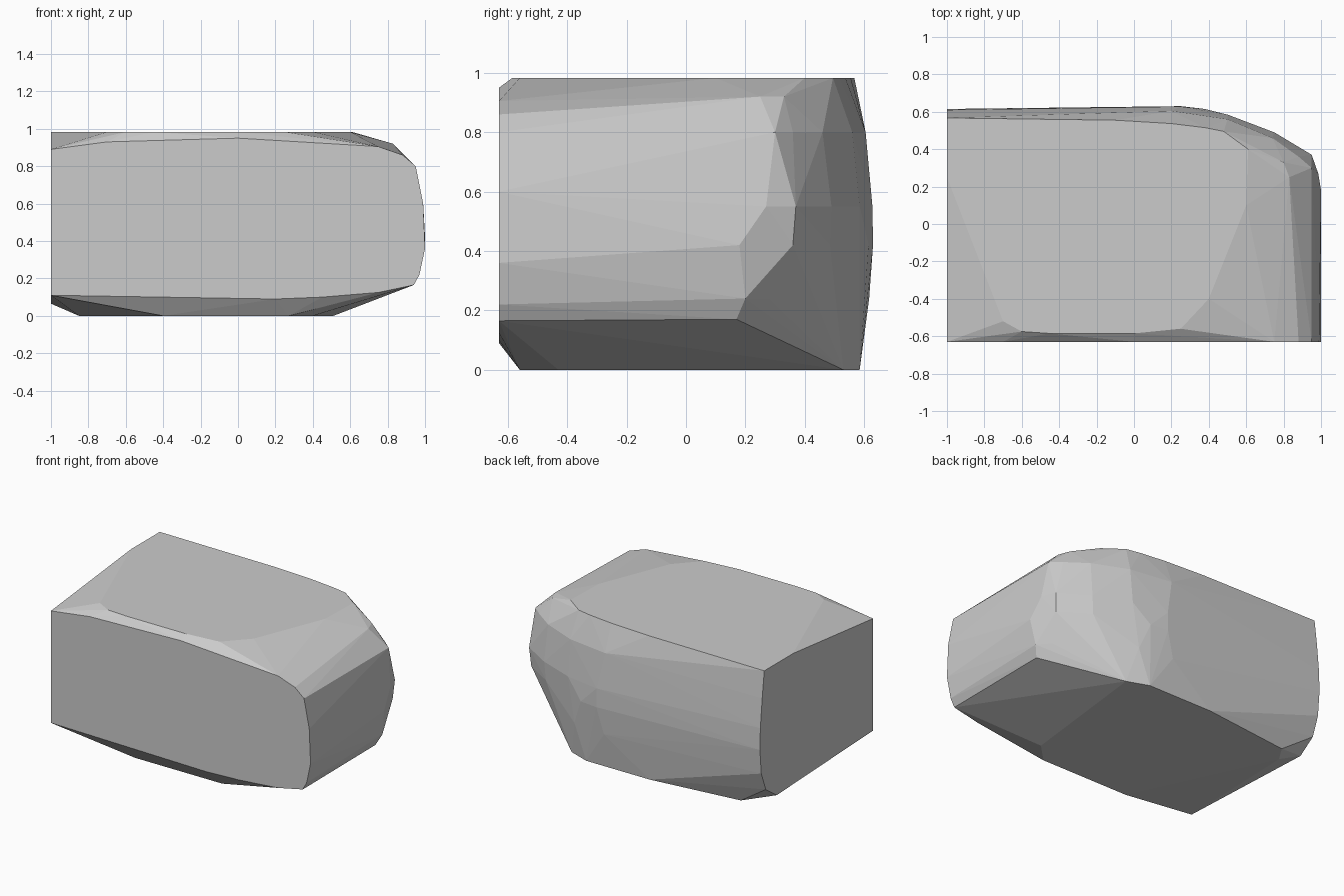
import bpy, bmesh

if "Cube" in bpy.data.objects:
    bpy.data.objects.remove(bpy.data.objects["Cube"])

points = []

def section(outline, axis, value):
    """Add a flat outline lying at a constant value on one axis."""
    for a, b in outline:
        p = [a, b]
        p.insert(axis, value)
        points.append(p)

# Flat front face (x, z)
section([(-1, .11), (.2, .09), (.45, .10), (.75, .125), (.94, .165), (.97, .22),
         (1, .36), (.99, .6), (.95, .8), (.88, .86), (.75, .905), (0, .95),
         (-.7, .93), (-1, .89)], 1, -.63)

# Flat top face (x, y)
section([(-1, .25), (-1, .567), (-.1, .555), (.2, .537), (.38, .515), (.48, .495),
         (.61, .4), (.6, .1), (.4, -.4), (.25, -.56), (0, -.585), (-.45, -.585),
         (-.6, -.575), (-.7, -.52)], 2, .983)

# Flat bottom face (x, y)
section([(-.85, .4), (-.78, .51), (-.13, .585), (.36, .585), (.51, .53),
         (.4, -.43), (.27, -.56), (-.4, -.56)], 2, 0)

# Flat left face (y, z)
section([(.59, .8), (.61, .6), (.615, .45), (.6, .28), (.55, .15), (.43, .065)], 0, -1)

# Rounded back and right wall, as horizontal outlines (x, y)
wall = {
    .92: [(.83, .25), (.8, .33)],
    .8: [(.2, .605), (.5, .56), (.74, .46), (.88, .36), (.95, .3)],
    .55: [(.25, .628), (.5, .585), (.75, .49), (.95, .37), (.985, .27)],
    .42: [(.25, .63), (.38, .615), (.74, .485), (.94, .36), (1, .18)],
    .24: [(.2, .617), (.45, .585), (.7, .46), (.9, .28), (.972, .2)],
    .17: [(.94, .17)],
}
for z, outline in wall.items():
    section(outline, 2, z)

# Faceted solid stretched over the sections
bm = bmesh.new()
for p in points:
    bm.verts.new(p)
bmesh.ops.convex_hull(bm, input=bm.verts[:])
bmesh.ops.delete(bm, geom=[v for v in bm.verts if not v.link_faces], context='VERTS')
bmesh.ops.dissolve_limit(bm, angle_limit=.01, verts=bm.verts[:], edges=bm.edges[:])
bmesh.ops.recalc_face_normals(bm, faces=bm.faces[:])
mesh = bpy.data.meshes.new("faceted_block")
bm.to_mesh(mesh)
bm.free()
block = bpy.data.objects.new("faceted_block", mesh)
bpy.context.collection.objects.link(block)
